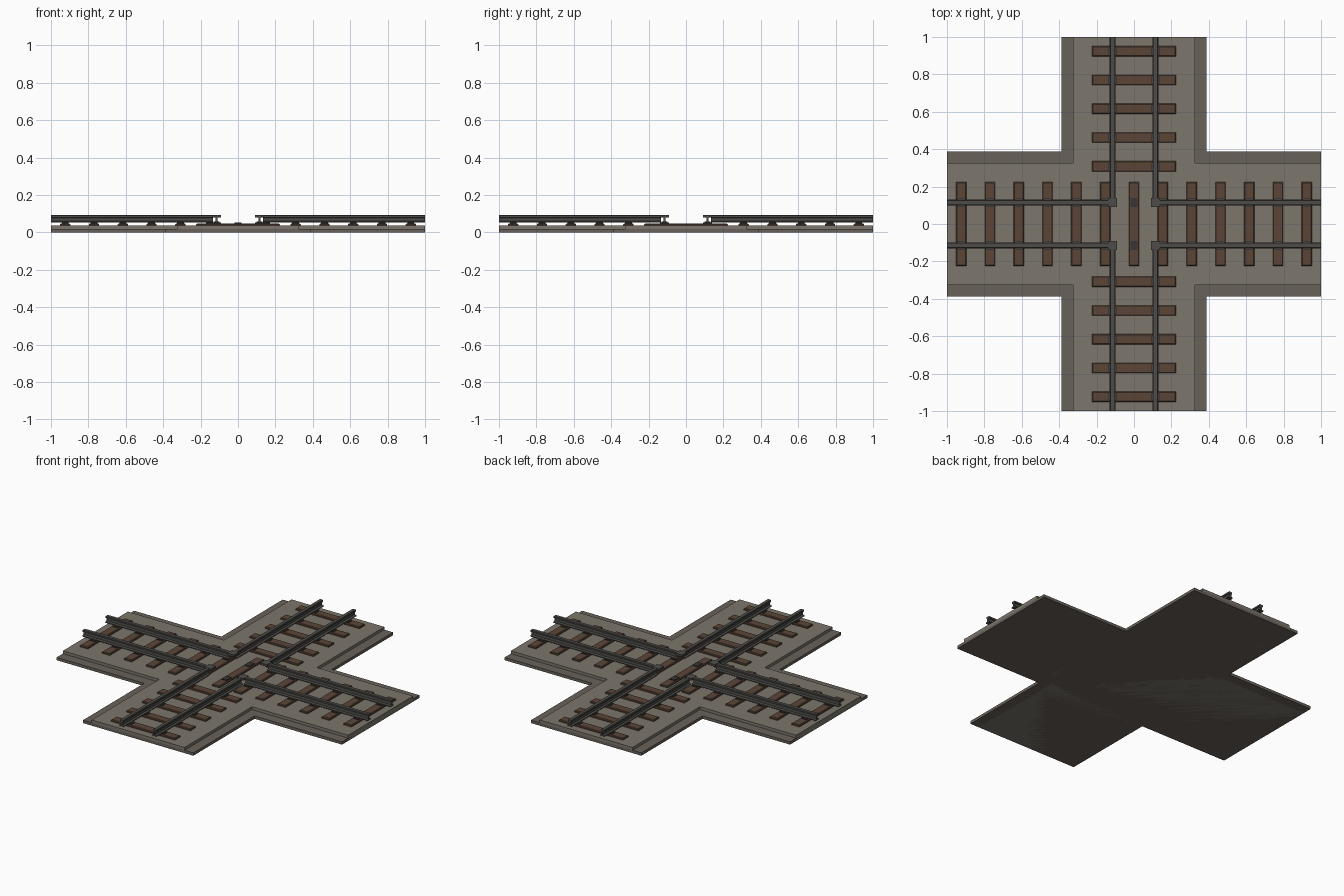
import bpy, bmesh
from mathutils import Matrix
from math import pi

if "Cube" in bpy.data.objects:
    bpy.data.objects.remove(bpy.data.objects["Cube"])

GAUGE = 0.115      # rail centre offset
TIE_STEP = 0.154


def material(name, rgb):
    m = bpy.data.materials.new(name)
    m.diffuse_color = (*rgb, 1)
    m.use_nodes = True
    m.node_tree.nodes["Principled BSDF"].inputs["Base Color"].default_value = m.diffuse_color
    return m


GRAVEL = material("gravel", (0.20, 0.18, 0.15))
EDGE = material("gravel_edge", (0.14, 0.12, 0.10))
WOOD = material("wood", (0.105, 0.06, 0.038))
STEEL = material("steel", (0.075, 0.073, 0.068))
PLATE = material("plate_steel", (0.04, 0.036, 0.033))


def finish(name, bm, mat):
    bmesh.ops.recalc_face_normals(bm, faces=bm.faces[:])
    me = bpy.data.meshes.new(name)
    bm.to_mesh(me)
    bm.free()
    me.materials.append(mat)
    ob = bpy.data.objects.new(name, me)
    bpy.context.collection.objects.link(ob)
    return ob


def extrude(bm, pts, vec):
    f = bm.faces.new([bm.verts.new(p) for p in pts])
    r = bmesh.ops.extrude_face_region(bm, geom=[f])
    verts = [v for v in r["geom"] if isinstance(v, bmesh.types.BMVert)]
    bmesh.ops.translate(bm, vec=vec, verts=verts)


def cross_slab(name, half, z0, z1, mat):
    # plus-shaped outline, one arm corner rotated round
    quarter = [(half, -half), (1, -half), (1, half)]
    pts = []
    for k in range(4):
        for x, y in quarter:
            for _ in range(k):
                x, y = -y, x
            pts.append((x, y, z0))
    bm = bmesh.new()
    extrude(bm, pts, (0, 0, z1 - z0))
    return finish(name, bm, mat)


def box(name, x, y, sx, sy, z0, z1, mat, bevel=0):
    bm = bmesh.new()
    bmesh.ops.create_cube(bm, size=1, matrix=Matrix.Translation((x, y, (z0 + z1) / 2))
                          @ Matrix.Diagonal((sx, sy, z1 - z0, 1)))
    if bevel:
        top = [e for e in bm.edges if all(v.co.z > z1 - 1e-5 for v in e.verts)]
        bmesh.ops.bevel(bm, geom=top, offset=bevel, segments=1, affect='EDGES')
    return finish(name, bm, mat)


# ballast bed: wide lower step and narrower upper layer
cross_slab("ballast_lower", 0.387, 0.0, 0.018, EDGE)
cross_slab("ballast_upper", 0.325, 0.0, 0.036, GRAVEL)


def tie(pos, along_x):
    def put(name, u, v, su, sv, *rest):
        if along_x:
            box(name, u, v, su, sv, *rest)
        else:
            box(name, v, u, sv, su, *rest)
    put("tie", pos, 0, 0.055, 0.447, 0.034, 0.047, WOOD, 0.004)
    for s in (-1, 1):
        put("tie_plate", pos, s * GAUGE, 0.036, 0.05, 0.045, 0.052, PLATE)


# ties run continuously through the x track, the y track stops at the crossing
for i in range(-6, 7):
    tie(i * TIE_STEP, True)
    if abs(i) >= 2:
        tie(i * TIE_STEP, False)

# rails: I-shaped section, two per arm
half_section = [(0.016, 0.052), (0.016, 0.057), (0.005, 0.061), (0.005, 0.078),
                (0.012, 0.081), (0.012, 0.090), (0.010, 0.092)]
section = half_section + [(-y, z) for y, z in reversed(half_section)]
for arm in range(4):
    for s in (-1, 1):
        bm = bmesh.new()
        extrude(bm, [(0.135, s * GAUGE + y, z) for y, z in section], (0.865, 0, 0))
        bm.transform(Matrix.Rotation(arm * pi / 2, 4, 'Z'))
        finish("rail", bm, STEEL)

# corner joint caps with a web and foot below
for sx in (-1, 1):
    for sy in (-1, 1):
        x, y = sx * GAUGE, sy * GAUGE
        box("joint_cap", x, y, 0.048, 0.048, 0.080, 0.093, STEEL)
